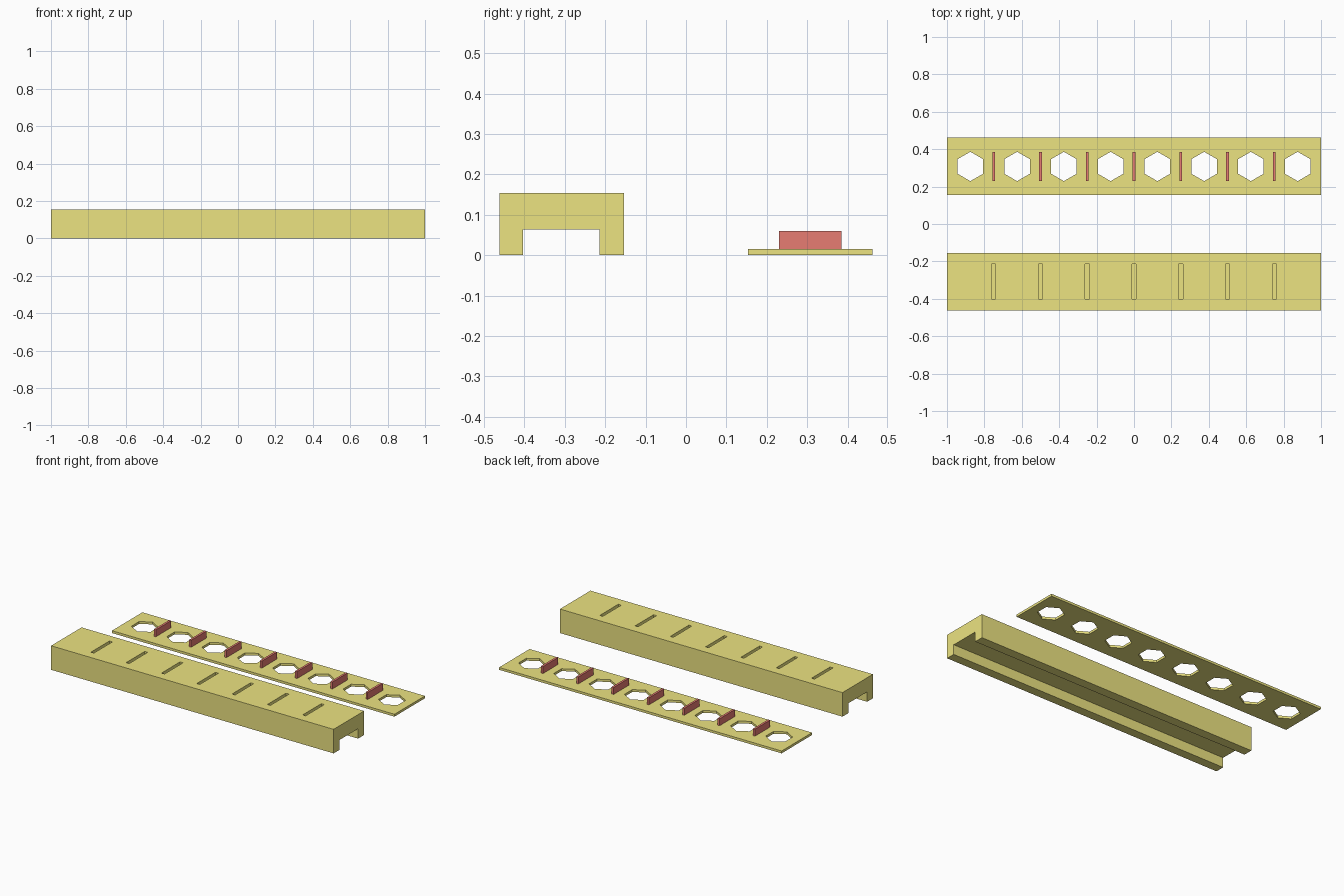
import bpy, bmesh, math
from mathutils import Matrix

if "Cube" in bpy.data.objects:
    bpy.data.objects.remove(bpy.data.objects["Cube"])

U = 2 / 130  # model module: the bar is 130 modules long


def material(name, rgb):
    m = bpy.data.materials.new(name)
    m.diffuse_color = (*rgb, 1)
    m.use_nodes = True
    m.node_tree.nodes["Principled BSDF"].inputs["Base Color"].default_value = m.diffuse_color
    return m


yellow = material("yellow", (0.84, 0.77, 0.22))
red = material("red", (0.80, 0.20, 0.17))


def add_box(bm, x0, x1, y0, y1, z0, z1):
    mat = Matrix.Translation(((x0 + x1) / 2, (y0 + y1) / 2, (z0 + z1) / 2))
    mat = mat @ Matrix.Diagonal((x1 - x0, y1 - y0, z1 - z0, 1))
    bmesh.ops.create_cube(bm, size=1, matrix=mat)


def finish(bm, name, mat=None):
    me = bpy.data.meshes.new(name)
    bm.to_mesh(me)
    bm.free()
    ob = bpy.data.objects.new(name, me)
    bpy.context.collection.objects.link(ob)
    if mat:
        me.materials.append(mat)
    return ob


def cut(target, cutter):
    mod = target.modifiers.new("cut", 'BOOLEAN')
    mod.operation, mod.solver, mod.object = 'DIFFERENCE', 'EXACT', cutter
    bpy.context.view_layer.objects.active = target
    bpy.ops.object.modifier_apply(modifier=mod.name)
    bpy.data.objects.remove(cutter)


slot_xs = [-0.75 + 0.25 * i for i in range(7)]
hole_xs = [-0.875 + 0.25 * i for i in range(8)]
yc = 20 * U

# channel bar: block with a groove underneath and blind slots on top
bm = bmesh.new()
add_box(bm, -1, 1, -30 * U, -10 * U, 0, 10 * U)
bar = finish(bm, "channel_bar", yellow)
bm = bmesh.new()
add_box(bm, -1.1, 1.1, -26.2 * U, -13.9 * U, -0.1, 4.1 * U)
for x in slot_xs:
    add_box(bm, x - 0.7 * U, x + 0.7 * U, -26.1 * U, -13.9 * U, 6.7 * U, 12 * U)
cut(bar, finish(bm, "bar_cutter"))

# cover plate with a row of hexagonal holes
bm = bmesh.new()
add_box(bm, -1, 1, 10 * U, 30 * U, 0, U)
plate = finish(bm, "cover_plate", yellow)
bm = bmesh.new()
for x in hole_xs:
    mat = Matrix.Translation((x, yc, U / 2)) @ Matrix.Rotation(math.pi / 6, 4, 'Z')
    # a hexagon with one corner pointing along y
    r = bmesh.ops.create_cone(bm, cap_ends=True, segments=6, radius1=5.1 * U,
                              radius2=5.1 * U, depth=0.1)
    v0 = r["verts"][0].co
    turn = math.pi / 2 - math.atan2(v0.y, v0.x)
    mat = Matrix.Translation((x, yc, U / 2)) @ Matrix.Rotation(turn, 4, 'Z')
    bmesh.ops.transform(bm, matrix=mat, verts=r["verts"])
cut(plate, finish(bm, "hex_cutter"))

# divider tabs between the holes
bm = bmesh.new()
for x in slot_xs:
    add_box(bm, x - 0.45 * U, x + 0.45 * U, yc - 5 * U, yc + 5 * U, U, 3.9 * U)
finish(bm, "divider_tabs", red)
